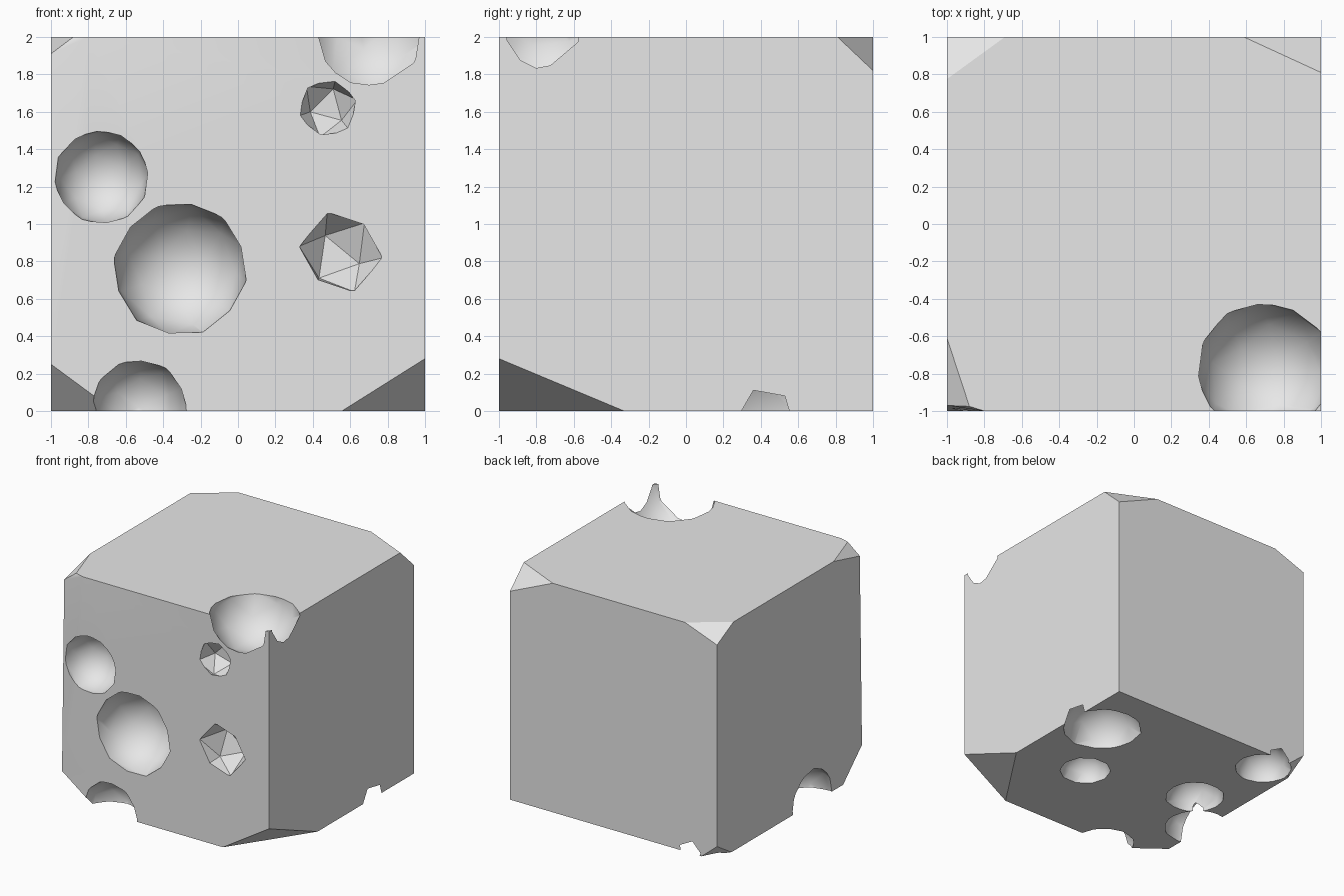
import bpy
import bmesh

cube = bpy.data.objects.get("Cube")
if cube:
    bpy.data.objects.remove(cube, do_unlink=True)

# One pale grey for the whole block
grey = bpy.data.materials.new("pale_grey")
grey.use_nodes = True
colour = (0.8, 0.8, 0.8, 1)
grey.diffuse_color = colour
grey.node_tree.nodes["Principled BSDF"].inputs["Base Color"].default_value = colour

# Block corners: each chipped corner is the triangle left where it was sliced
corners = [
    (1, 1, 0), (1, -1, 2),                                    # whole corners
    (-1, -0.97, 1.91), (-0.88, -0.975, 2), (-0.8, -1, 2), (-1, -0.61, 2),
    (-1, 1, 1.885), (-0.69, 1, 2), (-1, 0.775, 2),
    (1, 1, 1.82), (0.587, 1, 2), (1, 0.81, 2),
    (1, -1, 0.28), (0.555, -1, 0), (1, -0.33, 0),
    (-1, -1, 0.25), (-0.66, -1, 0), (-1, -0.74, 0),
    (-1, 1, 0.125), (-0.85, 1, 0), (-1, 0.8, 0),
]
bm = bmesh.new()
for co in corners:
    bm.verts.new(co)
bmesh.ops.convex_hull(bm, input=bm.verts[:])
bmesh.ops.dissolve_limit(bm, angle_limit=0.005, verts=bm.verts[:], edges=bm.edges[:])
bmesh.ops.recalc_face_normals(bm, faces=bm.faces[:])
mesh = bpy.data.meshes.new("pitted_block")
bm.to_mesh(mesh)
bm.free()
block = bpy.data.objects.new("pitted_block", mesh)
bpy.context.collection.objects.link(block)


# Round pits carved out of the block
def carve(centre, radius, detail, turn):
    bpy.ops.mesh.primitive_ico_sphere_add(
        subdivisions=detail, radius=radius, location=centre,
        rotation=(turn, 0.6 * turn, 0.3))
    cutter = bpy.context.object
    cutter.name = "pit_cutter"
    cutter.hide_render = True
    cutter.data.shade_smooth()
    mod = block.modifiers.new("pit", "BOOLEAN")
    mod.operation = "DIFFERENCE"
    mod.solver = "EXACT"
    mod.object = cutter
    bpy.context.view_layer.objects.active = block
    bpy.ops.object.modifier_apply(modifier=mod.name)
    bpy.data.objects.remove(cutter, do_unlink=True)


pits = [
    # front
    ((-0.73, -0.99, 1.25), 0.255, 2, 0.5),
    ((-0.31, -0.99, 0.76), 0.36, 2, 0.2),
    ((0.55, -1.0, 0.85), 0.225, 1, 0.8),
    ((0.48, -1.0, 1.62), 0.165, 1, 0.3),
    # top front corner
    ((0.7, -0.78, 2.02), 0.367, 2, 0.4),
    # lower front and side edges
    ((-0.53, -1.02, 0.02), 0.26, 2, 0.7),
    ((-0.95, -0.31, 0.02), 0.285, 2, 0.9),
    # underside
    ((0.71, 0.43, -0.03), 0.335, 2, 0.6),
    ((0.37, -0.19, 0.0), 0.215, 2, 0.1),
    ((-0.61, 0.06, 0.0), 0.25, 2, 0.35),
    ((-0.74, 0.79, 0.0), 0.24, 2, 0.55),
]
for pit in pits:
    carve(*pit)

# Single colour, smooth pits with crisp rims
block.data.materials.clear()
block.data.materials.append(grey)
for face in block.data.polygons:
    face.material_index = 0
bpy.ops.object.select_all(action="DESELECT")
block.select_set(True)
bpy.context.view_layer.objects.active = block
bpy.ops.object.shade_smooth_by_angle()
